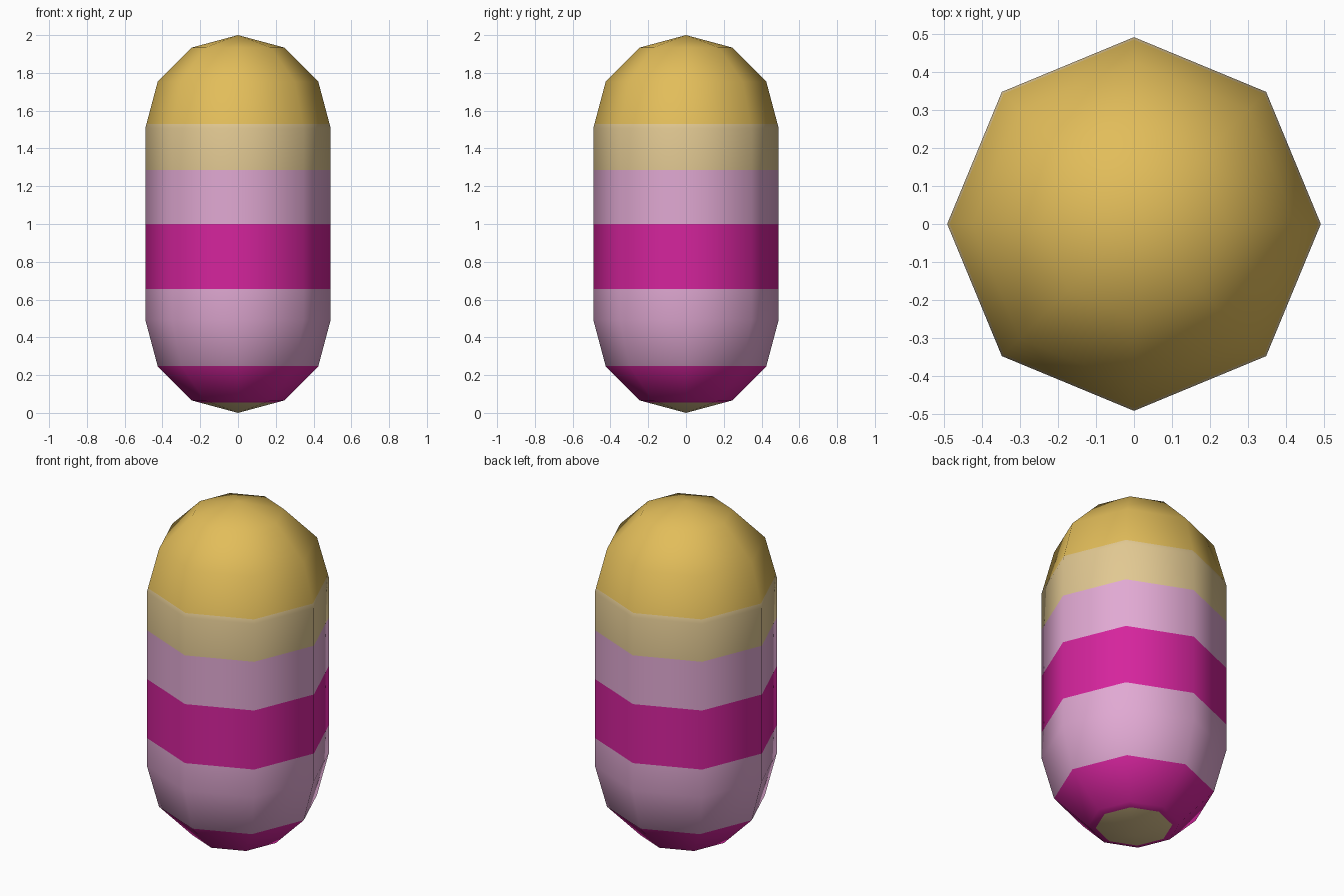
import bpy, bmesh, math
from mathutils import Vector

if "Cube" in bpy.data.objects:
    bpy.data.objects.remove(bpy.data.objects["Cube"])

SIDES = 8
R = 0.491          # radius of body and domed ends
H = 0.494          # height of each dome
TOP = 2.0


def linear(c):
    c /= 255
    return c / 12.92 if c <= 0.04045 else ((c + 0.055) / 1.055) ** 2.4


def material(name, rgb):
    m = bpy.data.materials.new(name)
    m.diffuse_color = (*[linear(c) for c in rgb], 1)
    m.use_nodes = True
    m.node_tree.nodes["Principled BSDF"].inputs["Base Color"].default_value = m.diffuse_color
    return m


mats = [material("gold", (226, 189, 90)),
        material("tan", (225, 200, 146)),
        material("pink", (225, 169, 211)),
        material("magenta", (213, 36, 157))]

# Capsule profile: 30 degree steps on each dome, from bottom to top
dome = [(R * math.cos(math.radians(a)), H * math.sin(math.radians(a))) for a in (0, 30, 60)]
profile = [(r, H - h) for r, h in reversed(dome)] + [(r, TOP - H + h) for r, h in dome]

bm = bmesh.new()
rings = [[bm.verts.new((r * math.cos(math.tau * i / SIDES), r * math.sin(math.tau * i / SIDES), z))
          for i in range(SIDES)] for r, z in profile]
bottom = bm.verts.new((0, 0, 0))
top = bm.verts.new((0, 0, TOP))
for i in range(SIDES):
    j = (i + 1) % SIDES
    for a, b in zip(rings, rings[1:]):
        bm.faces.new((a[i], a[j], b[j], b[i]))
    bm.faces.new((bottom, rings[0][j], rings[0][i]))
    bm.faces.new((top, rings[-1][i], rings[-1][j]))

# Colour bands: (upper height, material index), cut into the surface
bands = [(0.055, 1), (H / 2, 3), (0.655, 2), (1.0, 3), (1.285, 2), (1.53, 1), (TOP, 0)]
for z, _ in bands[:-1]:
    bmesh.ops.bisect_plane(bm, geom=bm.verts[:] + bm.edges[:] + bm.faces[:], dist=1e-4,
                           plane_co=Vector((0, 0, z)), plane_no=Vector((0, 0, 1)))
for f in bm.faces:
    zc = f.calc_center_median().z
    f.material_index = next((m for z, m in bands if zc < z), 0)
    f.smooth = True
bmesh.ops.recalc_face_normals(bm, faces=bm.faces[:])

mesh = bpy.data.meshes.new("striped_capsule")
bm.to_mesh(mesh)
bm.free()
for m in mats:
    mesh.materials.append(m)
bpy.context.collection.objects.link(bpy.data.objects.new("striped_capsule", mesh))
